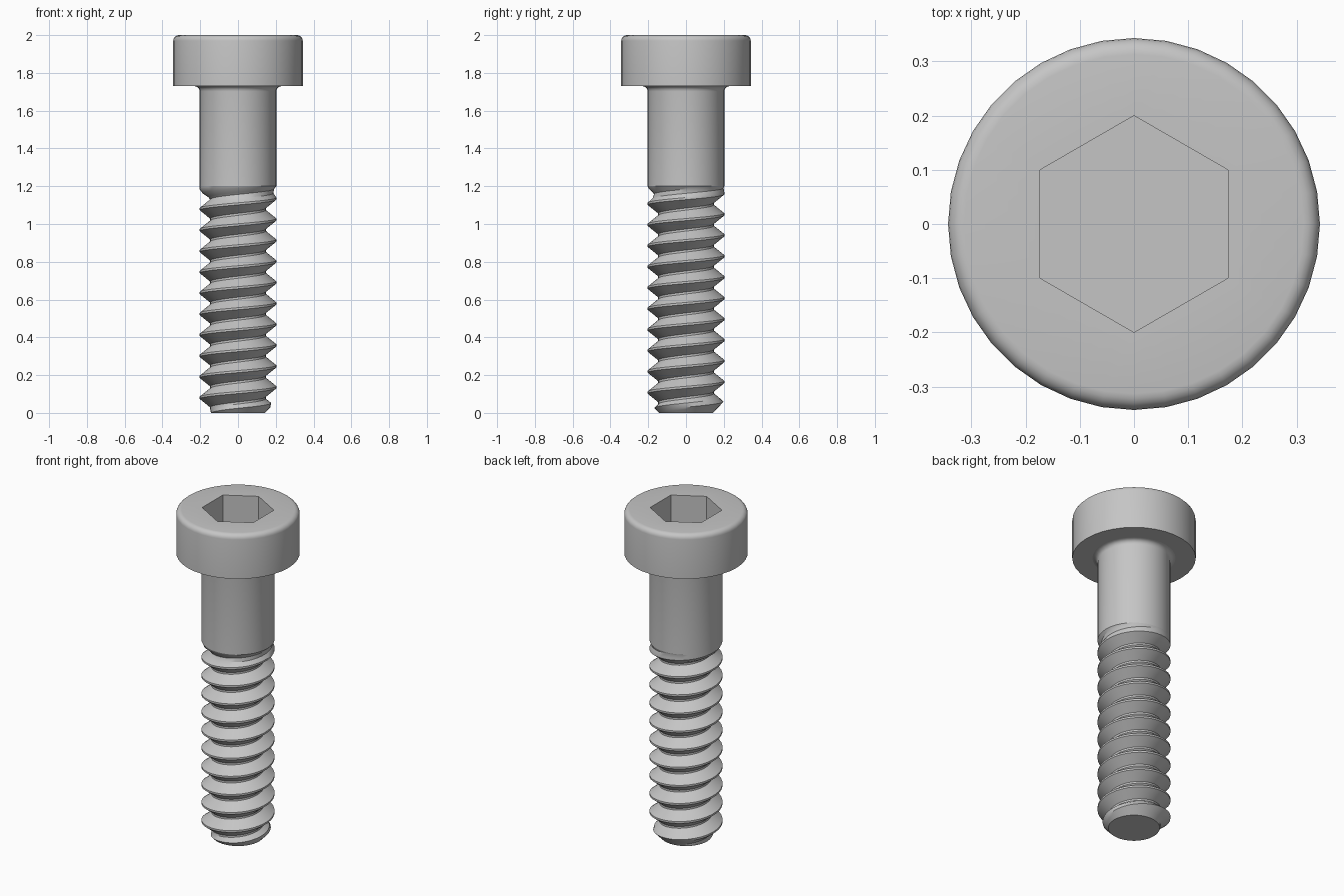
import bpy
import bmesh
from math import cos, sin, pi, radians

if "Cube" in bpy.data.objects:
    bpy.data.objects.remove(bpy.data.objects["Cube"])

SIDES = 36
SHANK_R, ROOT_R, TIP_R, HEAD_R = 0.203, 0.147, 0.143, 0.343
THREAD_TOP, HEAD_BASE, TOP = 1.2, 1.73, 2.0
PITCH = 0.111
HEX_FLAT, HEX_DEPTH = 0.173, 0.18

steel = bpy.data.materials.new("grey_steel")
steel.use_nodes = True
grey = (0.56, 0.56, 0.56, 1)
steel.diffuse_color = grey
steel.node_tree.nodes["Principled BSDF"].inputs["Base Color"].default_value = grey


def finish(bm, name):
    """Turn a bmesh into a smooth object with sharp edges kept."""
    mesh = bpy.data.meshes.new(name)
    bm.to_mesh(mesh)
    bm.free()
    mesh.materials.append(steel)
    obj = bpy.data.objects.new(name, mesh)
    bpy.context.collection.objects.link(obj)
    bpy.ops.object.select_all(action="DESELECT")
    obj.select_set(True)
    bpy.context.view_layer.objects.active = obj
    bpy.ops.object.shade_smooth_by_angle(angle=radians(32))
    return obj


def hex_radius(a):
    """Distance from the axis to the side of the hexagon at angle a."""
    sixth = pi / 3
    return HEX_FLAT / cos((a + sixth / 2) % sixth - sixth / 2)


def lathe(name, profile, cap=False):
    """Revolve (radius, height) points; a radius may be a function of angle."""
    bm = bmesh.new()
    rings = []
    for r, z in profile:
        ring = []
        for j in range(SIDES):
            a = 2 * pi * j / SIDES
            d = r(a) if callable(r) else r
            ring.append(bm.verts.new((d * cos(a), d * sin(a), z)))
        rings.append(ring)
    for low, high in zip(rings, rings[1:]):
        for j in range(SIDES):
            k = (j + 1) % SIDES
            bm.faces.new((low[j], low[k], high[k], high[j]))
    if cap:
        bm.faces.new(rings[-1])
    return finish(bm, name)


def arc(cx, cz, radius, start, end, steps=5):
    angles = [radians(start + (end - start) * i / steps) for i in range(steps + 1)]
    return [(cx + radius * cos(a), cz + radius * sin(a)) for a in angles]


# Head: flat underside, rounded top rim, hexagonal socket
bevel, fillet = 0.03, 0.028
lathe("head",
      [(SHANK_R + fillet, HEAD_BASE), (HEAD_R, HEAD_BASE)]
      + arc(HEAD_R - bevel, TOP - bevel, bevel, 0, 90)
      + [(hex_radius, TOP), (hex_radius, TOP - HEX_DEPTH)], cap=True)

# Plain shank with a fillet below the head
lathe("shank", [(SHANK_R, THREAD_TOP)]
      + arc(SHANK_R + fillet, HEAD_BASE - fillet, fillet, 180, 90))

# Thread: (fraction of a turn, depth) around one crest and root
tooth = [(-0.05, 0), (0.05, 0), (0.25, 0.5), (0.45, 1), (0.55, 1), (0.75, 0.5)]


def thread_point(a, turn, phase, depth):
    z = 0.08 + PITCH * ((a - pi) / (2 * pi) + turn + phase)
    z = min(max(z, 0), THREAD_TOP)
    fade = min(1, (THREAD_TOP - z) / 0.07)      # runs out into the shank
    r = SHANK_R - (SHANK_R - ROOT_R) * depth * fade
    r = min(r, TIP_R + 0.95 * z)                # chamfered tip
    return (r * cos(a), r * sin(a), z)


bm = bmesh.new()
columns = []
for j in range(SIDES + 1):
    a = 2 * pi * j / SIDES
    columns.append([bm.verts.new(thread_point(a, turn, phase, depth))
                    for turn in range(-3, 13) for phase, depth in tooth])
for left, right in zip(columns, columns[1:]):
    for i in range(len(left) - 1):
        bm.faces.new((left[i], right[i], right[i + 1], left[i + 1]))
bmesh.ops.remove_doubles(bm, verts=bm.verts, dist=0.0002)

# Flat tip closing the bottom of the thread
tip = [bm.verts.new((TIP_R * cos(2 * pi * j / SIDES), TIP_R * sin(2 * pi * j / SIDES), 0))
       for j in range(SIDES)]
bm.faces.new(tip[::-1])
bmesh.ops.remove_doubles(bm, verts=bm.verts, dist=0.0002)
finish(bm, "thread")
